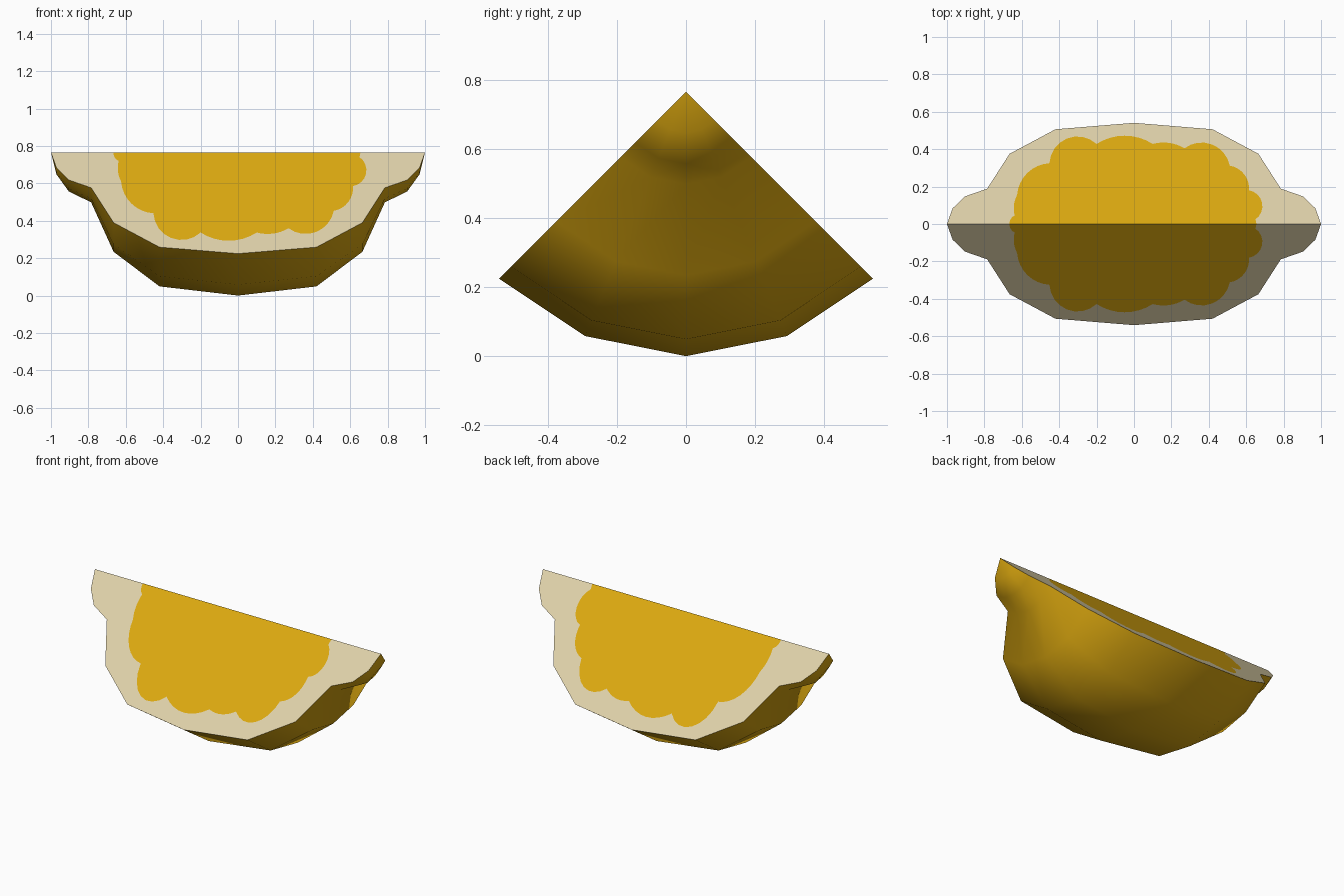
import bpy, bmesh, math
from mathutils import Vector

if "Cube" in bpy.data.objects:
    bpy.data.objects.remove(bpy.data.objects["Cube"])

APEX = 0.765            # height of the straight cut edge
S = math.sqrt(0.5)

def material(name, rgb):
    m = bpy.data.materials.new(name)
    m.diffuse_color = (*rgb, 1)
    m.use_nodes = True
    m.node_tree.nodes["Principled BSDF"].inputs["Base Color"].default_value = m.diffuse_color
    return m

# Rind profile: (x, radius) from the widest ring to the tip, mirrored
half = [(0.42, 0.716), (0.665, 0.531), (0.785, 0.267), (0.905, 0.208), (0.97, 0.118), (1, 0)]
profile = [(-x, r) for x, r in reversed(half)] + [(0, APEX)] + half

# Pulp outline: scallop ends and the middle point of each lobe (x, depth below edge)
start = (-0.665, 0)
lobes = [((-0.66, 0.025), (-0.638, 0.045)), ((-0.642, 0.10), (-0.625, 0.155)),
         ((-0.575, 0.268), (-0.452, 0.325)), ((-0.375, 0.449), (-0.2, 0.428)),
         ((-0.05, 0.472), (0.1, 0.428)), ((0.185, 0.434), (0.27, 0.405)),
         ((0.455, 0.404), (0.512, 0.312)), ((0.592, 0.262), (0.615, 0.18)),
         ((0.686, 0.105), (0.65, 0.025)), ((0.652, 0.012), (0.655, 0))]

def arc(a, m, b, n=8):
    """Points after a up to b on the circle through a, m, b."""
    (ax, ay), (mx, my), (bx, by) = a, m, b
    d = 2 * (ax * (my - by) + mx * (by - ay) + bx * (ay - my))
    if abs(d) < 1e-5:
        return [m, b]
    qa, qm, qb = ax*ax + ay*ay, mx*mx + my*my, bx*bx + by*by
    cx = (qa * (my - by) + qm * (by - ay) + qb * (ay - my)) / d
    cy = (qa * (bx - mx) + qm * (ax - bx) + qb * (mx - ax)) / d
    r = math.hypot(ax - cx, ay - cy)
    t0 = math.atan2(ay - cy, ax - cx)
    turn = math.tau
    tm = (math.atan2(my - cy, mx - cx) - t0) % turn
    t1 = (math.atan2(by - cy, bx - cx) - t0) % turn
    if tm > t1:
        t1 -= turn
    return [(cx + r * math.cos(t0 + t1 * i / n), cy + r * math.sin(t0 + t1 * i / n))
            for i in range(1, n)] + [b]

outline = [start]
for mid, end in lobes:
    outline += arc(outline[-1], mid, end)

bm = bmesh.new()

# Rind: quarter turn around the x axis in four flat steps
angles = [math.radians(-45 + 22.5 * i) for i in range(5)]
tips = [bm.verts.new((s, 0, APEX)) for s in (-1, 1)]
rings = [[bm.verts.new((x, r * math.sin(a), APEX - r * math.cos(a))) for x, r in profile[1:-1]]
         for a in angles]
rows = [[tips[0]] + ring + [tips[1]] for ring in rings]
for a, b in zip(rows, rows[1:]):
    for i in range(len(a) - 1):
        quad = list(dict.fromkeys((a[i], b[i], b[i + 1], a[i + 1])))
        bm.faces.new(quad).material_index = 0

# Cut faces: pale pith border and scalloped pulp on each side
ends = [bm.verts.new((x, 0, APEX)) for x in (outline[0][0], outline[-1][0])]
for side, row in ((-1, rows[0]), (1, rows[-1])):
    inner = [ends[0]] + [bm.verts.new((x, side * d, APEX - d)) for x, d in outline[1:-1]] + [ends[1]]
    for loop, idx in ((row + inner[::-1], 1), (inner, 2)):
        f = bm.faces.new(loop)
        f.material_index = idx
        f.normal_update()
        if f.normal.dot(Vector((0, side, 1))) < 0:
            f.normal_flip()
for f in bm.faces:
    f.normal_update()
    if f.material_index == 0:
        out = f.calc_center_median() - Vector((0, 0, APEX))
        if f.normal.dot(out) < 0:
            f.normal_flip()
bmesh.ops.triangulate(bm, faces=[f for f in bm.faces if f.material_index])

mesh = bpy.data.meshes.new("lemon_wedge")
bm.to_mesh(mesh)
bm.free()
wedge = bpy.data.objects.new("lemon_wedge", mesh)
bpy.context.collection.objects.link(wedge)
for m in (material("rind_yellow", (0.70, 0.385, 0.005)),
          material("pith_cream", (0.74, 0.64, 0.40)),
          material("pulp_yellow", (0.72, 0.40, 0.005))):
    mesh.materials.append(m)

# Smooth rind with crisp cut edges
bpy.context.view_layer.objects.active = wedge
wedge.select_set(True)
bpy.ops.object.shade_smooth_by_angle(angle=math.radians(50))
